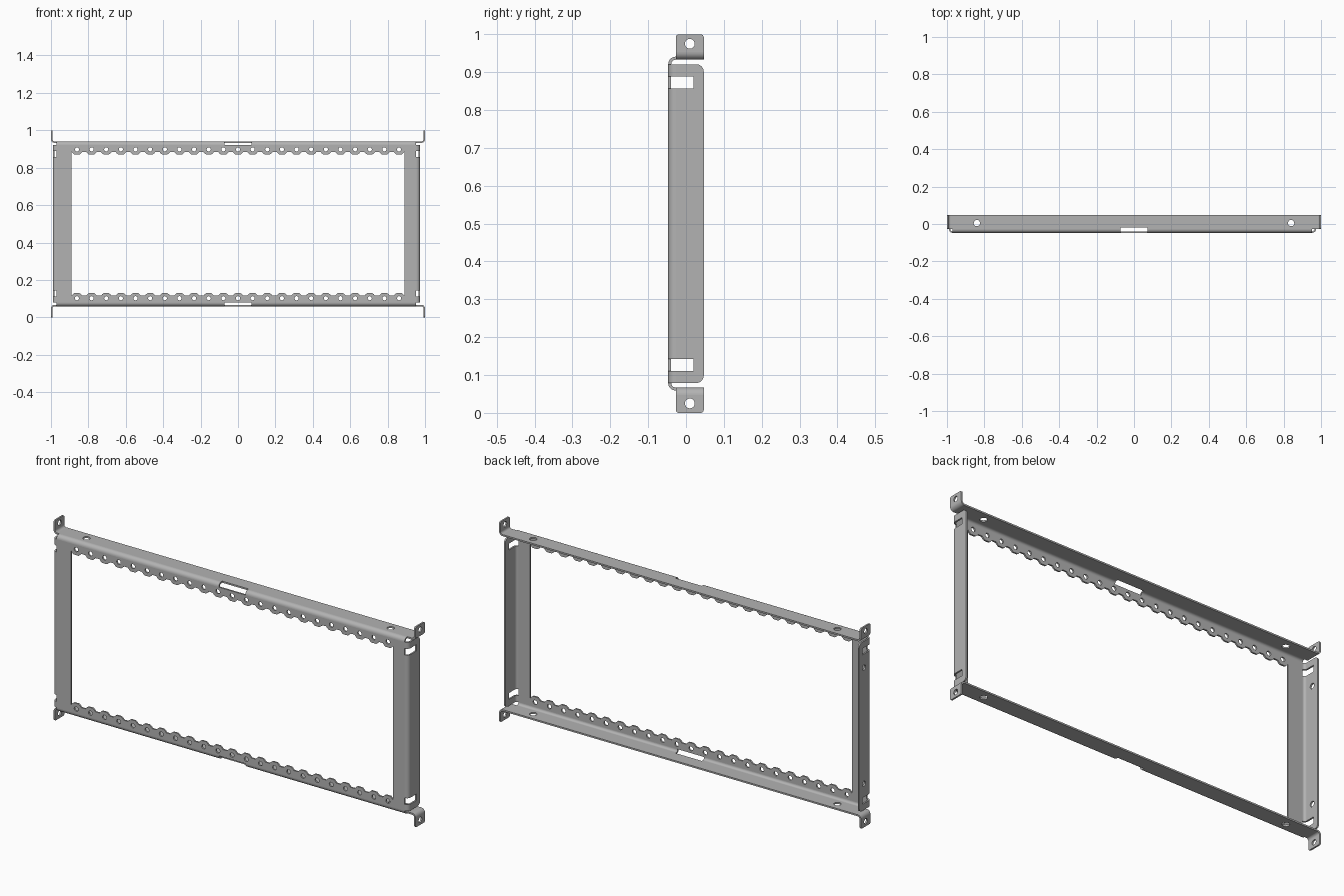
import bpy, bmesh
from math import sin, cos, pi

old = bpy.data.objects.get("Cube")
if old:
    bpy.data.objects.remove(old, do_unlink=True)

steel = bpy.data.materials.new("grey steel")
steel.use_nodes = True
GREY = (0.45, 0.45, 0.45, 1)
steel.diffuse_color = GREY
steel.node_tree.nodes["Principled BSDF"].inputs["Base Color"].default_value = GREY

T, R = 0.008, 0.02                 # sheet thickness, outer bend radius
LEFT, RIGHT = -0.99, 0.973         # outer faces of the side walls
FRONT, BACK = -0.047, 0.047
TOP = 0.941                        # outer face of the top flange
XL, XR = LEFT + R, RIGHT - R       # flat limits of the face plate
ZB, ZT = 1 - TOP + R, TOP - R
YB = FRONT + R                     # where the bends end


def sheet(name, loops, plane, lo, hi):
    """Fill nested 2D loops and extrude them from lo to hi along the third axis."""
    curve = bpy.data.curves.new(name, "CURVE")
    curve.dimensions, curve.fill_mode = "2D", "BOTH"
    curve.extrude = (hi - lo) / 2
    for loop in loops:
        spline = curve.splines.new("POLY")
        spline.points.add(len(loop) - 1)
        for point, (u, v) in zip(spline.points, loop):
            point.co = (u, v, 0, 1)
        spline.use_cyclic_u = True
    temp = bpy.data.objects.new(name + " outline", curve)
    bpy.context.collection.objects.link(temp)
    bpy.context.view_layer.update()
    graph = bpy.context.evaluated_depsgraph_get()
    mesh = bpy.data.meshes.new_from_object(temp.evaluated_get(graph))
    bpy.data.objects.remove(temp, do_unlink=True)
    bm = bmesh.new()
    bm.from_mesh(mesh)
    mid = (lo + hi) / 2
    for v in bm.verts:
        a, b, c = v.co
        c += mid
        v.co = {"xz": (a, c, b), "yz": (c, a, b), "xy": (a, b, c)}[plane]
    bmesh.ops.remove_doubles(bm, verts=bm.verts, dist=0.00005)
    bmesh.ops.recalc_face_normals(bm, faces=bm.faces)
    bm.to_mesh(mesh)
    bm.free()
    mesh.name = name
    mesh.materials.clear()
    mesh.materials.append(steel)
    obj = bpy.data.objects.new(name, mesh)
    bpy.context.collection.objects.link(obj)
    bpy.ops.object.select_all(action="DESELECT")
    obj.select_set(True)
    bpy.context.view_layer.objects.active = obj
    bpy.ops.object.shade_smooth_by_angle(angle=pi / 6)
    return obj


def arc(u, v, r, start, end, n=8):
    return [(u + r * cos(start + (end - start) * i / n),
             v + r * sin(start + (end - start) * i / n)) for i in range(n + 1)]


def circle(u, v, r):
    return arc(u, v, r, 0, 2 * pi, 20)[:-1]


def rect(u0, v0, u1, v1):
    return [(u0, v0), (u1, v0), (u1, v1), (u0, v1)]


def bend(u, v, su, sv):
    """Quarter-round strip section bulging towards the signs su, sv."""
    outer, inner = arc(0, 0, R, 0, pi / 2), arc(0, 0, R - T, pi / 2, 0)
    return [[(u + su * a, v + sv * b) for a, b in outer + inner]]


def flip(loop):
    return [(u, 1 - v) for u, v in loop]


# Face plate with scalloped opening and two rows of holes
hole_xs = [-0.861 + 1.722 * i / 22 for i in range(23)]
scallop = [(-0.89, 0.876)]
for x in hole_xs:
    for dx, z in ((-0.028, 0.884), (-0.021, 0.876), (-0.013, 0.87),
                  (0.013, 0.87), (0.021, 0.876), (0.028, 0.884)):
        scallop.append((x + dx, z))
scallop.append((0.89, 0.876))
opening = scallop + flip(scallop)[::-1]
holes = [circle(x, z, 0.011) for x in hole_xs for z in (0.898, 0.102)]
sheet("face_plate", [rect(XL, ZB, XR, ZT), opening] + holes, "xz", FRONT, FRONT + T)

# Side walls: slots wrap round the bend
SLOT0, SLOT1 = 0.857, 0.889
half = [(YB, 0.5), (YB, SLOT0), (0.02, SLOT0), (0.02, SLOT1), (YB, SLOT1), (YB, ZT)]
half += arc(BACK - R, ZT - R, R, pi / 2, 0)
wall = half + flip(half)[:0:-1]
wall_holes = [circle(0.01, z, 0.013) for z in (0.21, 0.79)]
for name, x0, xc, s, extra in (("left_end", RIGHT - T, XR, 1, []),
                               ("right_end", LEFT, XL, -1, wall_holes)):
    sheet(name + "_wall", [wall] + extra, "yz", x0, x0 + T)
    for i, (z0, z1) in enumerate(((ZB, 1 - SLOT1), (1 - SLOT0, SLOT0), (SLOT1, ZT))):
        sheet(f"{name}_bend_{i + 1}", bend(xc, YB, s, -1), "xy", z0, z1)

# Top and bottom flanges with centre slot, and end tabs
E = 1 - R
NOTCH = 0.073
flange = [(-E, YB), (-NOTCH, YB), (-NOTCH, -0.02), (NOTCH, -0.02), (NOTCH, YB),
          (E, YB), (E, BACK), (-E, BACK)]
flange_holes = [circle(x, 0.005, 0.017) for x in (-0.84, 0.84)]
tab_base, C = TOP - T + R, 0.008
tab = ([(YB, tab_base), (BACK, tab_base)]
       + arc(BACK - C, 1 - C, C, 0, pi / 2, 4)
       + arc(YB + C, 1 - C, C, pi / 2, pi, 4))
tab_hole = circle(0.01, 0.975, 0.013)
for name, s in (("top", 1), ("bottom", -1)):
    def at(z):
        return z if s > 0 else 1 - z
    lo, hi = sorted((at(TOP - T), at(TOP)))
    sheet(name + "_flange", [flange] + flange_holes, "xy", lo, hi)
    for i, (x0, x1) in enumerate(((XL, -NOTCH), (NOTCH, XR))):
        sheet(f"{name}_flange_bend_{i + 1}", bend(YB, at(ZT), -1, s), "yz", x0, x1)
    for side, sx in (("left", 1), ("right", -1)):
        lo, hi = sorted((sx * (1 - T), sx))
        loops = [tab, tab_hole] if s > 0 else [flip(tab), flip(tab_hole)]
        sheet(f"{name}_{side}_tab", loops, "yz", lo, hi)
        sheet(f"{name}_{side}_tab_bend", bend(sx * E, at(tab_base), sx, -s), "xz", YB, BACK)
